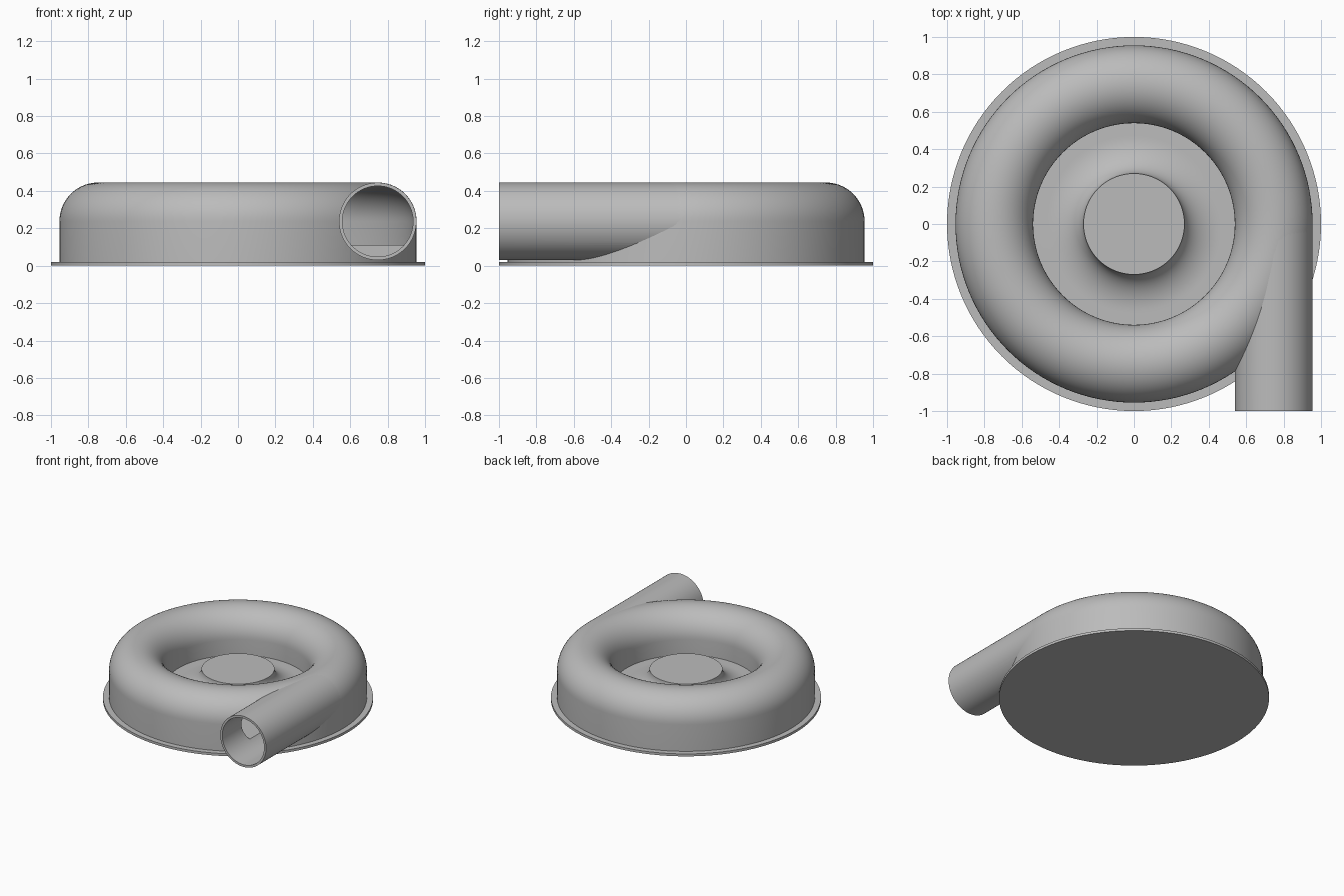
import bpy
import bmesh
from math import pi, sin, cos

cube = bpy.data.objects.get("Cube")
if cube:
    bpy.data.objects.remove(cube)

RING, TUBE, WALL, MID = 0.747, 0.208, 0.018, 0.237
FLOOR, HUB_R, HUB_Z = 0.11, 0.27, 0.25

grey = bpy.data.materials.new("plain_grey")
grey.use_nodes = True
grey.diffuse_color = (0.5, 0.5, 0.5, 1)
grey.node_tree.nodes["Principled BSDF"].inputs["Base Color"].default_value = (0.5, 0.5, 0.5, 1)


def add_object(name, bm):
    bmesh.ops.recalc_face_normals(bm, faces=bm.faces)
    mesh = bpy.data.meshes.new(name)
    bm.to_mesh(mesh)
    bm.free()
    obj = bpy.data.objects.new(name, mesh)
    mesh.materials.append(grey)
    bpy.context.collection.objects.link(obj)
    return obj


def lathe(name, profile, closed=False, steps=128):
    """Spin (radius, height) points around the z axis."""
    bm = bmesh.new()
    verts = [bm.verts.new((r, 0, z)) for r, z in profile]
    pairs = list(zip(verts, verts[1:]))
    if closed:
        pairs.append((verts[-1], verts[0]))
    edges = [bm.edges.new(p) for p in pairs]
    bmesh.ops.spin(bm, geom=verts + edges, axis=(0, 0, 1), cent=(0, 0, 0),
                   angle=2 * pi, steps=steps, use_merge=True)
    bmesh.ops.remove_doubles(bm, verts=bm.verts, dist=1e-5)
    return add_object(name, bm)


def tube_along_y(name, radius, y0, y1, steps=96):
    bm = bmesh.new()
    ring = [bm.verts.new((RING + radius * cos(2 * pi * i / steps), y0,
                          MID + radius * sin(2 * pi * i / steps))) for i in range(steps)]
    face = bm.faces.new(ring)
    new = bmesh.ops.extrude_face_region(bm, geom=[face])["geom"]
    moved = [v for v in new if isinstance(v, bmesh.types.BMVert)]
    bmesh.ops.translate(bm, verts=moved, vec=(0, y1 - y0, 0))
    return add_object(name, bm)


def arch(radius, steps=28):
    """Half circle over the volute, from the outer to the inner side."""
    return [(RING + radius * cos(pi * i / steps), MID + radius * sin(pi * i / steps))
            for i in range(steps + 1)]


# Thin round base plate
base = lathe("base_plate", [(0, 0), (1, 0), (1, 0.02), (0, 0.02)])

# Volute body with the flared hub in its eye
flare_w, flare_h = 0.2, HUB_Z - FLOOR
flare = [(HUB_R + flare_w * (1 - sin(a)), FLOOR + flare_h * (1 - cos(a)))
         for a in (i * pi / 32 for i in range(17))]
body = lathe("volute_casing", [(0, 0.01), (RING + TUBE, 0.01)] + arch(TUBE)
             + [(RING - TUBE, FLOOR)] + flare + [(0, HUB_Z)])

# Straight outlet pipe leaving the volute at a tangent
pipe = tube_along_y("outlet_pipe", TUBE - 0.001, -1, 0)

# Flow passage cutters
inner = TUBE - WALL
cavity = lathe("cavity_cutter", [(RING - inner, FLOOR), (RING + inner, FLOOR)] + arch(inner),
               closed=True)
bore = tube_along_y("bore_cutter", inner - 0.001, -1.1, 0.003)

for obj in (body, pipe):
    bpy.context.view_layer.objects.active = obj
    for cutter in (cavity, bore):
        mod = obj.modifiers.new("hollow", 'BOOLEAN')
        mod.operation = 'DIFFERENCE'
        mod.solver = 'EXACT'
        mod.object = cutter
        bpy.ops.object.modifier_apply(modifier=mod.name)
for cutter in (cavity, bore):
    bpy.data.objects.remove(cutter)

# Smooth rounded surfaces, crisp rims
for obj in (base, body, pipe):
    bpy.ops.object.select_all(action='DESELECT')
    obj.select_set(True)
    bpy.context.view_layer.objects.active = obj
    bpy.ops.object.shade_smooth_by_angle(angle=pi / 6)
